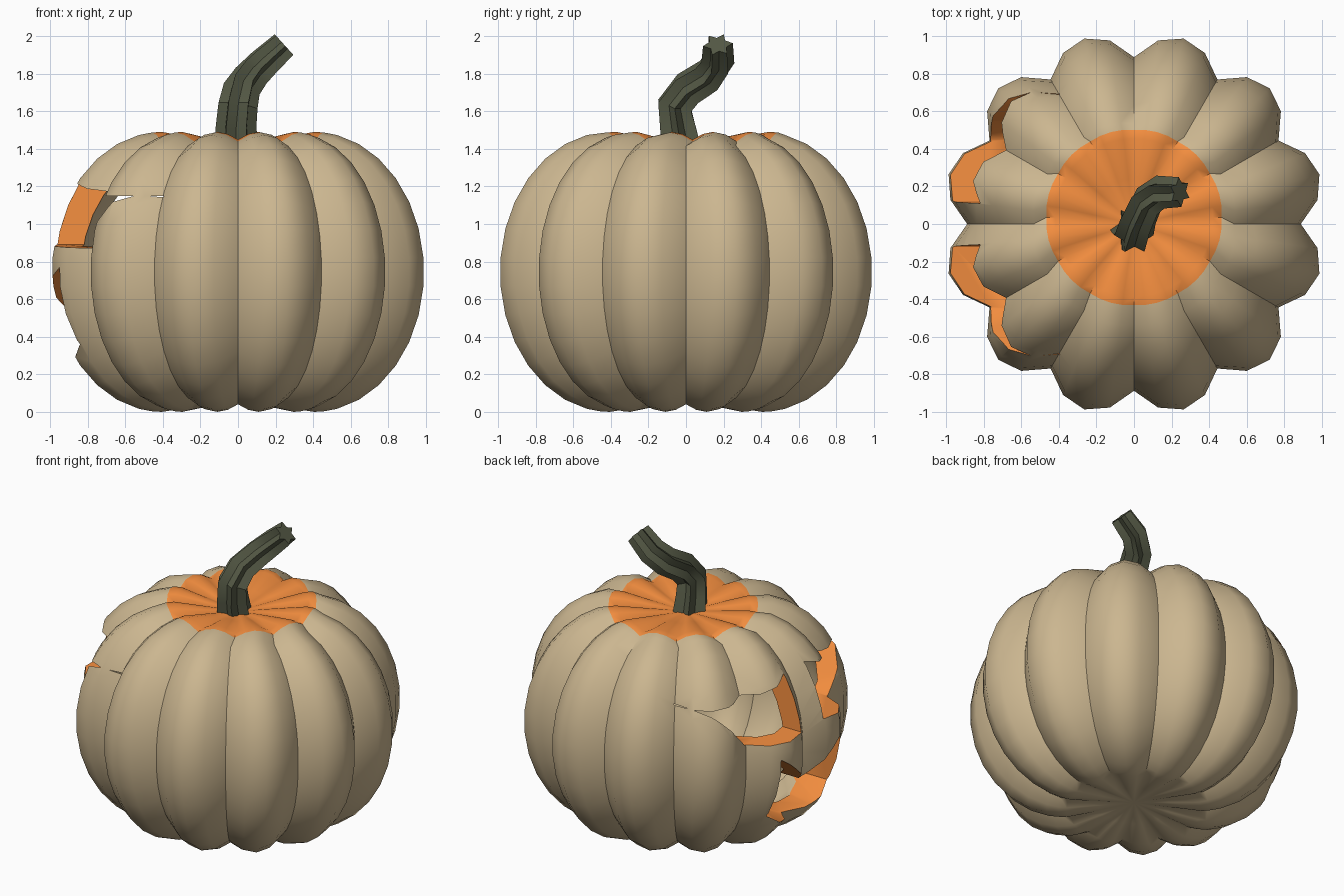
import bpy, bmesh
from math import sin, cos, pi, radians
from mathutils import Vector, Matrix

if "Cube" in bpy.data.objects:
    bpy.data.objects.remove(bpy.data.objects["Cube"])


def material(name, rgb):
    m = bpy.data.materials.new(name)
    m.diffuse_color = (*rgb, 1)
    m.use_nodes = True
    m.node_tree.nodes["Principled BSDF"].inputs["Base Color"].default_value = m.diffuse_color
    return m


SKIN = material("skin", (0.60, 0.47, 0.28))
FLESH = material("flesh", (0.90, 0.27, 0.05))
STEM = material("stem_green", (0.09, 0.10, 0.06))


def make_object(name, bm, mats):
    mesh = bpy.data.meshes.new(name)
    bm.to_mesh(mesh)
    bm.free()
    obj = bpy.data.objects.new(name, mesh)
    bpy.context.collection.objects.link(obj)
    for m in mats:
        mesh.materials.append(m)
    return obj


def activate(obj):
    bpy.ops.object.select_all(action='DESELECT')
    obj.select_set(True)
    bpy.context.view_layer.objects.active = obj


# Ribbed gourd: 12 lobes of 4 segments, closed at both poles
LOBES, MID = 12, 0.745
SEGS = LOBES * 4
GROOVE = [1.0, 0.27, 0.0, 0.27]


def gourd_shell(bm, scale, orange_top):
    rows = [(0.22, 0.03, 0.015, 0, -90)]
    for t in [-90, -85.2] + list(range(-78, 79, 12))[:] + [85.2, 90]:
        a = radians(t)
        depth = 0.135 * (0.3 + 0.7 * cos(a))
        rows.append((0.42 + 0.605 * cos(a), MID + MID * sin(a), depth,
                     0.035 if t > 85 else 0, t))
    rows.append((0.22, 1.455, 0.015, 0.02, 90))
    rings = []
    for r, z, depth, shift, t in rows:
        ring = []
        for i in range(SEGS):
            d = depth * GROOVE[i % 4]
            rr = (r - d * cos(radians(t))) * scale
            zz = MID + (z - d * sin(radians(t)) - MID) * scale
            a = 2 * pi * i / SEGS
            ring.append(bm.verts.new((rr * cos(a), rr * sin(a) + shift, zz)))
        rings.append(ring)
    faces = []
    for k in range(len(rings) - 1):
        for i in range(SEGS):
            j = (i + 1) % SEGS
            f = bm.faces.new((rings[k][i], rings[k][j], rings[k + 1][j], rings[k + 1][i]))
            f.material_index = int(orange_top and rows[k][4] > 85)
            faces.append(f)
    for ring, z, top in ((rings[0], 0.06, False), (rings[-1], 1.42, True)):
        pole = bm.verts.new((0, 0, MID + (z - MID) * scale))
        for i in range(SEGS):
            f = bm.faces.new((ring[i], ring[(i + 1) % SEGS], pole))
            f.material_index = int(orange_top and top)
            faces.append(f)
    bmesh.ops.recalc_face_normals(bm, faces=faces)
    return faces


bm = bmesh.new()
gourd_shell(bm, 1.0, True)
inner = gourd_shell(bm, 0.85, False)
bmesh.ops.reverse_faces(bm, faces=inner)
body = make_object("pumpkin_body", bm, [SKIN, FLESH])

# Face cutters: two eyes and a mouth, pushed through the wall facing -x
eye = [(0.12, 0.89), (0.45, 0.87), (0.55, 0.98), (0.63, 1.08), (0.70, 1.15),
       (0.48, 1.15), (0.28, 1.20), (0.11, 1.25)]
half_mouth = [(0.33, 0.36), (0.20, 0.27), (0, 0.23)]
half_lip = [(0, 0.50), (0.32, 0.77)]
mouth = (half_mouth + [(-y, z) for y, z in half_mouth[1::-1]]
         + [(-y, z) for y, z in half_lip[::-1]] + half_lip[1:])

bm = bmesh.new()
for outline in (eye, [(-y, z) for y, z in eye], mouth):
    near = [bm.verts.new((-1.3, y, z)) for y, z in outline]
    far = [bm.verts.new((-0.2, y, z)) for y, z in outline]
    n = len(outline)
    bm.faces.new(near)
    bm.faces.new(far[::-1])
    for i in range(n):
        j = (i + 1) % n
        bm.faces.new((near[j], near[i], far[i], far[j]))
for f in bm.faces:
    f.material_index = 1
bmesh.ops.recalc_face_normals(bm, faces=bm.faces[:])
cutter = make_object("face_cutter", bm, [SKIN, FLESH])
cutter.hide_render = True

activate(body)
cut = body.modifiers.new("face", 'BOOLEAN')
cut.operation = 'DIFFERENCE'
cut.solver = 'EXACT'
cut.object = cutter
bpy.ops.object.modifier_apply(modifier=cut.name)
bpy.data.objects.remove(cutter)
bpy.ops.object.shade_smooth_by_angle(angle=radians(55))

# Stem: star section swept along a twisting path
path = [Vector(p) for p in ((-0.01, -0.02, 1.38), (-0.01, -0.045, 1.52), (0, -0.06, 1.63),
                            (0.02, 0.01, 1.72), (0.07, 0.12, 1.79),
                            (0.14, 0.17, 1.86), (0.245, 0.17, 1.955))]
radii = [0.12, 0.108, 0.105, 0.10, 0.095, 0.09, 0.08]
POINTS = 6
bm = bmesh.new()
rings = []
frame, previous = Matrix.Identity(3), Vector((0, 0, 1))
for k, p in enumerate(path):
    tangent = (path[min(k + 1, len(path) - 1)] - path[max(k - 1, 0)]).normalized()
    frame = previous.rotation_difference(tangent).to_matrix() @ frame
    previous = tangent
    ring = []
    for i in range(2 * POINTS):
        a = pi * i / POINTS
        r = radii[k] * (1 if i % 2 == 0 else 0.6)
        ring.append(bm.verts.new(p + frame @ Vector((r * cos(a), r * sin(a), 0))))
    rings.append(ring)
for lower, upper in zip(rings, rings[1:]):
    for i in range(2 * POINTS):
        j = (i + 1) % (2 * POINTS)
        bm.faces.new((lower[i], lower[j], upper[j], upper[i]))
bm.faces.new(rings[0][::-1])
bm.faces.new(rings[-1])
bmesh.ops.recalc_face_normals(bm, faces=bm.faces[:])
stem = make_object("stem", bm, [STEM])
activate(stem)
bpy.ops.object.shade_smooth_by_angle(angle=radians(35))
